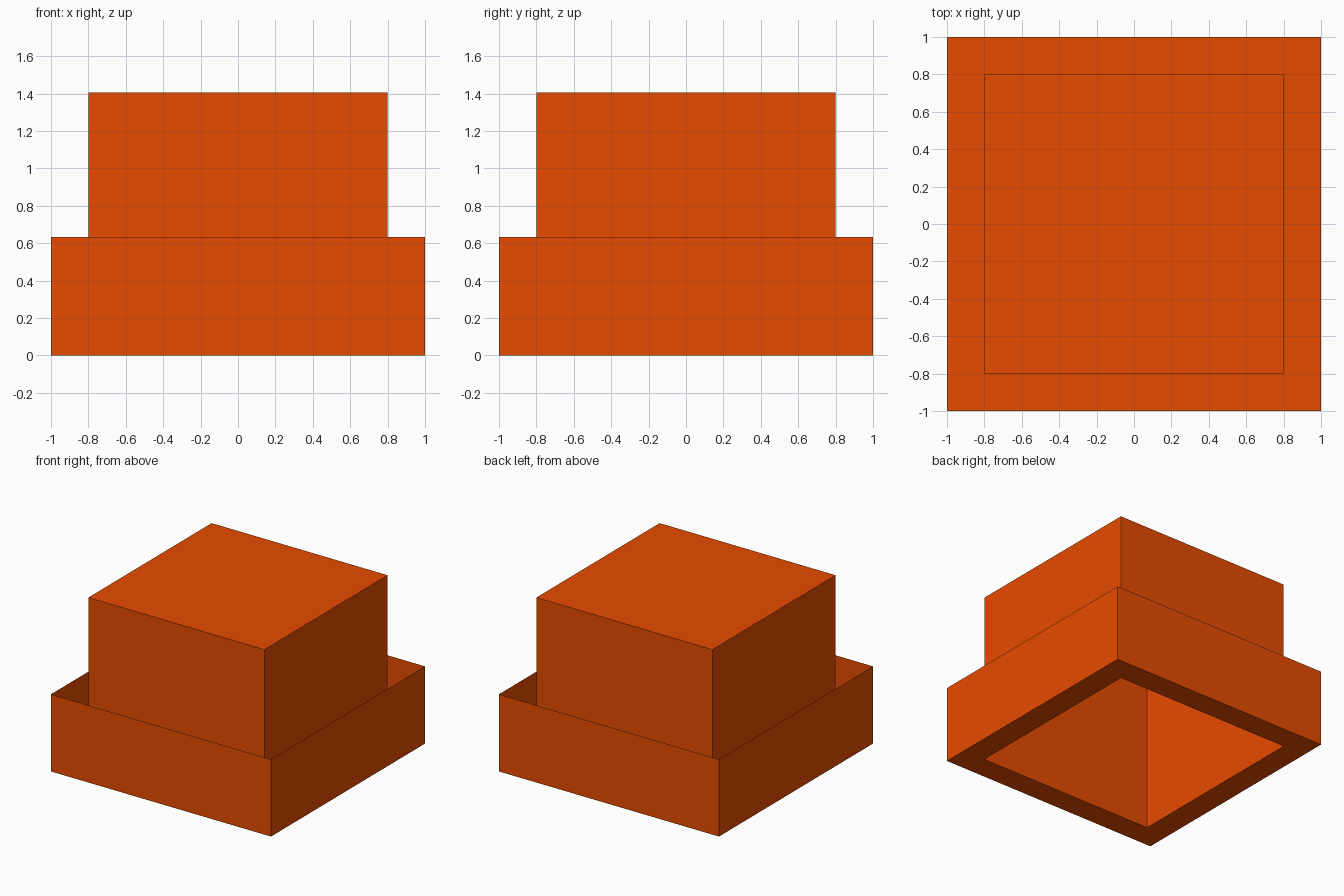
import bpy
import bmesh

default = bpy.data.objects.get("Cube")
if default:
    bpy.data.objects.remove(default, do_unlink=True)

COLOUR = (0.8, 0.07, 0.0, 1)
orange = bpy.data.materials.new("vivid_orange")
orange.use_nodes = True
orange.diffuse_color = COLOUR
orange.node_tree.nodes["Principled BSDF"].inputs["Base Color"].default_value = COLOUR

OUTER, INNER = 1.0, 0.8
RIM_HEIGHT, TOP_HEIGHT = 0.634, 1.406


def square_shell(name, rings, cap=False):
    """Thin sheet joining square rings given as (half width, height)."""
    bm = bmesh.new()
    loops = [[bm.verts.new((sx * h, sy * h, z))
              for sx, sy in ((-1, -1), (1, -1), (1, 1), (-1, 1))]
             for h, z in rings]
    for low, high in zip(loops, loops[1:]):
        for i in range(4):
            j = (i + 1) % 4
            bm.faces.new((low[i], low[j], high[j], high[i]))
    if cap:
        bm.faces.new(loops[-1])
    mesh = bpy.data.meshes.new(name)
    bm.to_mesh(mesh)
    bm.free()
    mesh.materials.append(orange)
    obj = bpy.data.objects.new(name, mesh)
    bpy.context.collection.objects.link(obj)


# Open-topped surround: flat floor ring turning up into the outer wall
square_shell("outer_tray", [(INNER, 0), (OUTER, 0), (OUTER, RIM_HEIGHT)])

# Hollow central box, closed on top and open underneath
square_shell("central_box", [(INNER, 0), (INNER, TOP_HEIGHT)], cap=True)
